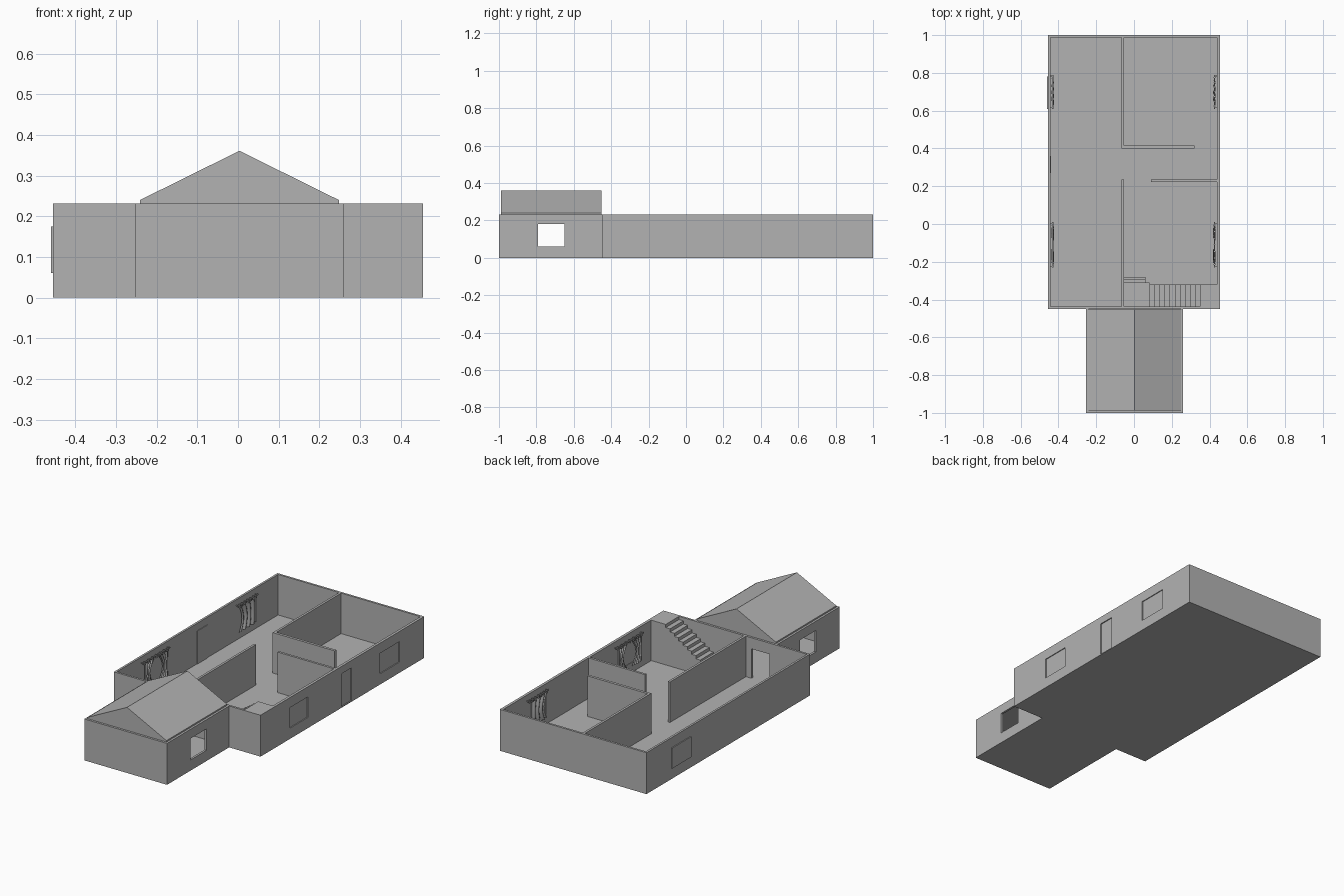
import bpy, bmesh, math

if "Cube" in bpy.data.objects:
    bpy.data.objects.remove(bpy.data.objects["Cube"])

H = 0.232      # wall height
T = 0.012      # wall thickness
mat = bpy.data.materials.new("plain_grey")
mat.diffuse_color = (0.45, 0.45, 0.45, 1)
mat.use_nodes = True
mat.node_tree.nodes["Principled BSDF"].inputs["Base Color"].default_value = mat.diffuse_color


def finish(name, bm):
    bmesh.ops.recalc_face_normals(bm, faces=bm.faces)
    me = bpy.data.meshes.new(name)
    bm.to_mesh(me)
    bm.free()
    me.materials.append(mat)
    ob = bpy.data.objects.new(name, me)
    bpy.context.collection.objects.link(ob)
    return ob


def add_box(bm, x0, x1, y0, y1, z0, z1):
    vs = bmesh.ops.create_cube(bm, size=1)["verts"]
    for v in vs:
        v.co = ((x0 + x1) / 2 + v.co.x * (x1 - x0),
                (y0 + y1) / 2 + v.co.y * (y1 - y0),
                (z0 + z1) / 2 + v.co.z * (z1 - z0))


def box(name, *dims):
    bm = bmesh.new()
    add_box(bm, *dims)
    return finish(name, bm)


def prism(name, profile, y0, y1):
    """Extrude an x-z profile along y."""
    bm = bmesh.new()
    f = bm.faces.new([bm.verts.new((x, y0, z)) for x, z in profile])
    r = bmesh.ops.extrude_face_region(bm, geom=[f])
    for v in r["geom"]:
        if isinstance(v, bmesh.types.BMVert):
            v.co.y = y1
    return finish(name, bm)


def wall(name, axis, a0, a1, c0, c1, holes=()):
    """Wall along x or y with rectangular openings (start, end, bottom, top),
    made as one face with the opening cells left out, then thickened."""
    a = sorted({a0, a1} | {v for h in holes for v in h[:2]})
    z = sorted({0, H} | {v for h in holes for v in h[2:]})
    bm = bmesh.new()
    pt = (lambda u, w: (u, c0, w)) if axis == "x" else (lambda u, w: (c0, u, w))
    grid = {(i, j): bm.verts.new(pt(u, w)) for i, u in enumerate(a) for j, w in enumerate(z)}
    for i in range(len(a) - 1):
        for j in range(len(z) - 1):
            u, w = (a[i] + a[i + 1]) / 2, (z[j] + z[j + 1]) / 2
            if any(h[0] < u < h[1] and h[2] < w < h[3] for h in holes):
                continue
            bm.faces.new([grid[i, j], grid[i + 1, j], grid[i + 1, j + 1], grid[i, j + 1]])
    r = bmesh.ops.extrude_face_region(bm, geom=bm.faces[:])
    for v in r["geom"]:
        if isinstance(v, bmesh.types.BMVert):
            if axis == "x":
                v.co.y = c1
            else:
                v.co.x = c1
    bmesh.ops.dissolve_limit(bm, angle_limit=0.01, verts=bm.verts[:], edges=bm.edges[:])
    return finish(name, bm)


# floors
box("main_floor", -0.455, 0.455, -0.45, 1.0, 0, 0.005)
box("annex_floor", -0.253, 0.26, -1.0, -0.45, 0, 0.005)

# main outer walls
windows = [(-0.19, -0.03, 0.06, 0.175), (0.61, 0.78, 0.06, 0.175)]
side_door = (0.265, 0.355, 0.005, 0.19)
wall("left_wall", "y", -0.45, 1.0, -0.455, -0.443)
wall("right_wall", "y", -0.45, 1.0, 0.44, 0.455, windows + [side_door])
wall("back_wall", "x", -0.443, 0.44, 1.0 - T, 1.0)
wall("front_wall", "x", -0.443, 0.44, -0.45, -0.438, [(-0.21, -0.10, 0.005, 0.17)])

# window panes and doors
for i, w in enumerate(windows):
    box(f"right_window_pane_{i}", 0.443, 0.450, *w)
box("right_door", 0.441, 0.449, *side_door)
box("left_window_pane", -0.46, -0.455, 0.61, 0.78, 0.06, 0.175)
box("left_door", -0.443, -0.440, 0.27, 0.36, 0.005, 0.19)

# inner partitions
wall("back_room_side_wall", "y", 0.40, 1.0 - T, -0.065, -0.052)
wall("back_room_front_wall", "x", -0.052, 0.32, 0.40, 0.415)
wall("front_room_side_wall", "y", -0.438, 0.235, -0.065, -0.052)
wall("front_room_back_wall", "x", 0.09, 0.44, 0.222, 0.235)

# staircase: stepped profile, landing at the foot, two entry steps
n, x0, x1, z0 = 10, 0.082, 0.35, 0.036
dx, dz = (x1 - x0) / n, (H - z0) / (n + 1)
steps = [(x0, 0.005)]
for i in range(n):
    z = z0 + dz * (i + 1)
    steps += [(x0 + dx * i, z), (x0 + dx * (i + 1), z)]
steps += [(x1, H), (0.44, H), (0.44, 0.005)]
prism("stair_flight", steps, -0.438, -0.32)
box("stair_landing", -0.052, x0, -0.438, -0.31, 0.005, z0)
for i in range(2):
    box(f"entry_step_{i}", -0.052, 0.06, -0.31 + 0.015 * i, -0.295 + 0.015 * i,
        0.005, 0.026 - 0.010 * i)

# front annex walls with a window on each side
hole = [(-0.79, -0.65, 0.06, 0.18)]
wall("annex_left_wall", "y", -1.0, -0.45, -0.253, -0.241, hole)
wall("annex_right_wall", "y", -1.0, -0.45, 0.248, 0.26, hole)
wall("annex_front_wall", "x", -0.241, 0.248, -1.0, -0.988)

# gabled roof
prism("annex_roof", [(-0.241, 0.230), (0.248, 0.230), (0.248, 0.24), (0.0035, 0.361), (-0.241, 0.24)],
      -0.988, -0.452)


# curtains: wavy sheets hung from a rod with rings
def curtain(name, side, y0, y1, panels):
    cx = 0.426 if side > 0 else -0.430
    bm = bmesh.new()
    for p0, p1, gather in panels:
        rows, cols = 8, 20
        mid = p0 if abs(p0 - y0) < abs(p1 - y1) else p1
        g = []
        for r in range(rows + 1):
            t = r / rows
            pull = 1 - gather * math.sin(math.pi * t)
            g.append([bm.verts.new((cx + 0.007 * math.sin(c / cols * 8 * math.pi),
                                    mid + (p0 + (p1 - p0) * c / cols - mid) * pull,
                                    0.19 - 0.14 * t)) for c in range(cols + 1)])
        for r in range(rows):
            for c in range(cols):
                bm.faces.new([g[r][c], g[r][c + 1], g[r + 1][c + 1], g[r + 1][c]])
    ob = finish(name, bm)
    for poly in ob.data.polygons:
        poly.use_smooth = True
    bm = bmesh.new()
    add_box(bm, cx - 0.003, cx + 0.003, y0, y1, 0.197, 0.203)
    for i in range(7):
        y = y0 + 0.015 + (y1 - y0 - 0.03) * i / 6
        add_box(bm, cx - 0.005, cx + 0.005, y - 0.002, y + 0.002, 0.188, 0.206)
    wx = 0.44 if side > 0 else -0.443
    for y in (y0 + 0.006, y1 - 0.006):
        add_box(bm, min(cx, wx), max(cx, wx), y - 0.002, y + 0.002, 0.198, 0.202)
    finish(name + "_rod", bm)


for side, label in ((-1, "left"), (1, "right")):
    curtain(f"{label}_back_curtain", side, 0.61, 0.79, [(0.625, 0.775, 0.15)])
    curtain(f"{label}_front_curtain", side, -0.23, 0.01,
            [(-0.215, -0.13, 0.4), (-0.09, -0.005, 0.4)])
